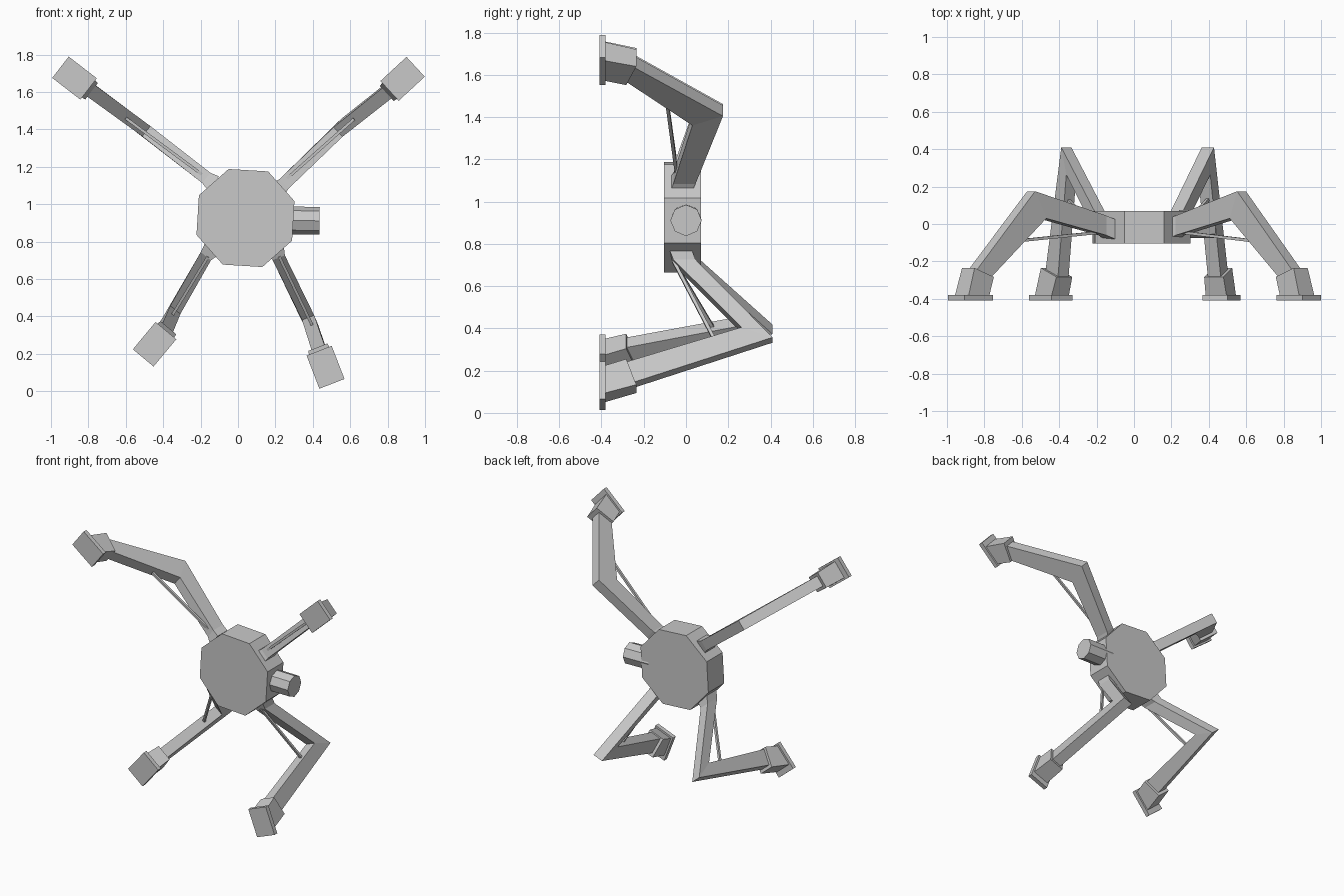
import bpy, bmesh, math
from mathutils import Vector

if "Cube" in bpy.data.objects:
    bpy.data.objects.remove(bpy.data.objects["Cube"])

grey = bpy.data.materials.new("light grey")
grey.diffuse_color = (0.58, 0.58, 0.58, 1)
grey.use_nodes = True
grey.node_tree.nodes["Principled BSDF"].inputs["Base Color"].default_value = grey.diffuse_color


def finish(name, bm):
    bmesh.ops.recalc_face_normals(bm, faces=bm.faces)
    me = bpy.data.meshes.new(name)
    bm.to_mesh(me)
    bm.free()
    me.materials.append(grey)
    ob = bpy.data.objects.new(name, me)
    bpy.context.collection.objects.link(ob)
    return ob


def loft(name, rings):
    """Skin a list of equal rings of points and cap both ends."""
    bm = bmesh.new()
    vs = [[bm.verts.new(p) for p in r] for r in rings]
    n = len(vs[0])
    for a, b in zip(vs, vs[1:]):
        for i in range(n):
            j = (i + 1) % n
            bm.faces.new((a[i], a[j], b[j], b[i]))
    bm.faces.new(vs[0])
    bm.faces.new(vs[-1])
    return finish(name, bm)


def prism(name, start, end, radius, sides, turn):
    """Regular prism between two points."""
    a, b = Vector(start), Vector(end)
    axis = (b - a).normalized()
    ref = Vector((0, 1, 0)) if abs(axis.y) < 0.9 else Vector((1, 0, 0))
    u = (ref - axis * ref.dot(axis)).normalized()
    v = axis.cross(u)
    ang = [math.radians(turn) + 2 * math.pi * i / sides for i in range(sides)]
    return loft(name, [[c + (u * math.cos(t) + v * math.sin(t)) * radius
                        for t in ang] for c in (a, b)])


# eight-sided body and side sensor stub
prism("body", (0.04, 0.07, 0.926), (0.04, -0.105, 0.926), 0.277, 8, 19)
prism("side_stub", (0.24, 0, 0.914), (0.436, 0, 0.911), 0.074, 8, 0)


def leg(name, hip, knee_out, knee_in, knee_y, foot, direction, rod_hip, rod_end):
    """Points are (x, z); y is the leg's height above its foot plane."""
    d = Vector((direction[0], 0, direction[1])).normalized()
    s = Vector((-d.z, 0, d.x))
    f = Vector((foot[0], 0, foot[1]))

    def at(r, w, y):
        return f + d * r + s * w + Vector((0, y, 0))

    def rect(outer, inner, w):
        return [outer + s * w, outer - s * w, inner - s * w, inner + s * w]

    # bent leg: hip, mitred knee, ankle
    h = Vector((hip[0], 0, hip[1]))
    loft(name + "_leg", [
        rect(h + Vector((0, 0.025, 0)), h + Vector((0, -0.08, 0)), 0.048),
        rect(h + d * 0.05 + Vector((0, 0.045, 0)),
             h + d * 0.05 + Vector((0, -0.06, 0)), 0.035),
        rect(Vector((knee_out[0], knee_y[0], knee_out[1])),
             Vector((knee_in[0], knee_y[1], knee_in[1])), 0.035),
        rect(at(0.0, 0, -0.26), at(-0.105, 0, -0.29), 0.037)])
    # tapered ankle block with a sloping top
    loft(name + "_ankle", [
        rect(at(0.015, 0, -0.235), at(-0.115, 0, -0.283), 0.055),
        rect(at(0.06, 0, -0.385), at(-0.08, 0, -0.385), 0.06)])
    # flat foot pad
    loft(name + "_foot_pad", [
        rect(at(0.095, 0, y), at(-0.095, 0, y), 0.072) for y in (-0.38, -0.41)])
    # thin brace rod
    prism(name + "_rod", rod_hip, rod_end, 0.011, 4, 45)


leg("upper_right", (0.21, 1.075), (0.575, 1.43), (0.535, 1.386), (0.175, 0.03),
    (0.88, 1.67), (0.735, 0.68), (0.22, -0.04, 1.10), (0.62, -0.088, 1.455))
leg("upper_left", (-0.13, 1.11), (-0.55, 1.434), (-0.49, 1.39), (0.175, 0.03),
    (-0.874, 1.674), (-0.79, 0.61), (-0.14, -0.04, 1.12), (-0.60, -0.088, 1.46))
leg("lower_right", (0.20, 0.76), (0.395, 0.345), (0.375, 0.393), (0.41, 0.263),
    (0.468, 0.128), (0.36, -0.93), (0.22, -0.06, 0.72), (0.395, 0.13, 0.355))
leg("lower_left", (-0.14, 0.76), (-0.362, 0.395), (-0.335, 0.435), (0.41, 0.263),
    (-0.446, 0.251), (-0.64, -0.77), (-0.16, -0.06, 0.72), (-0.355, 0.13, 0.40))
